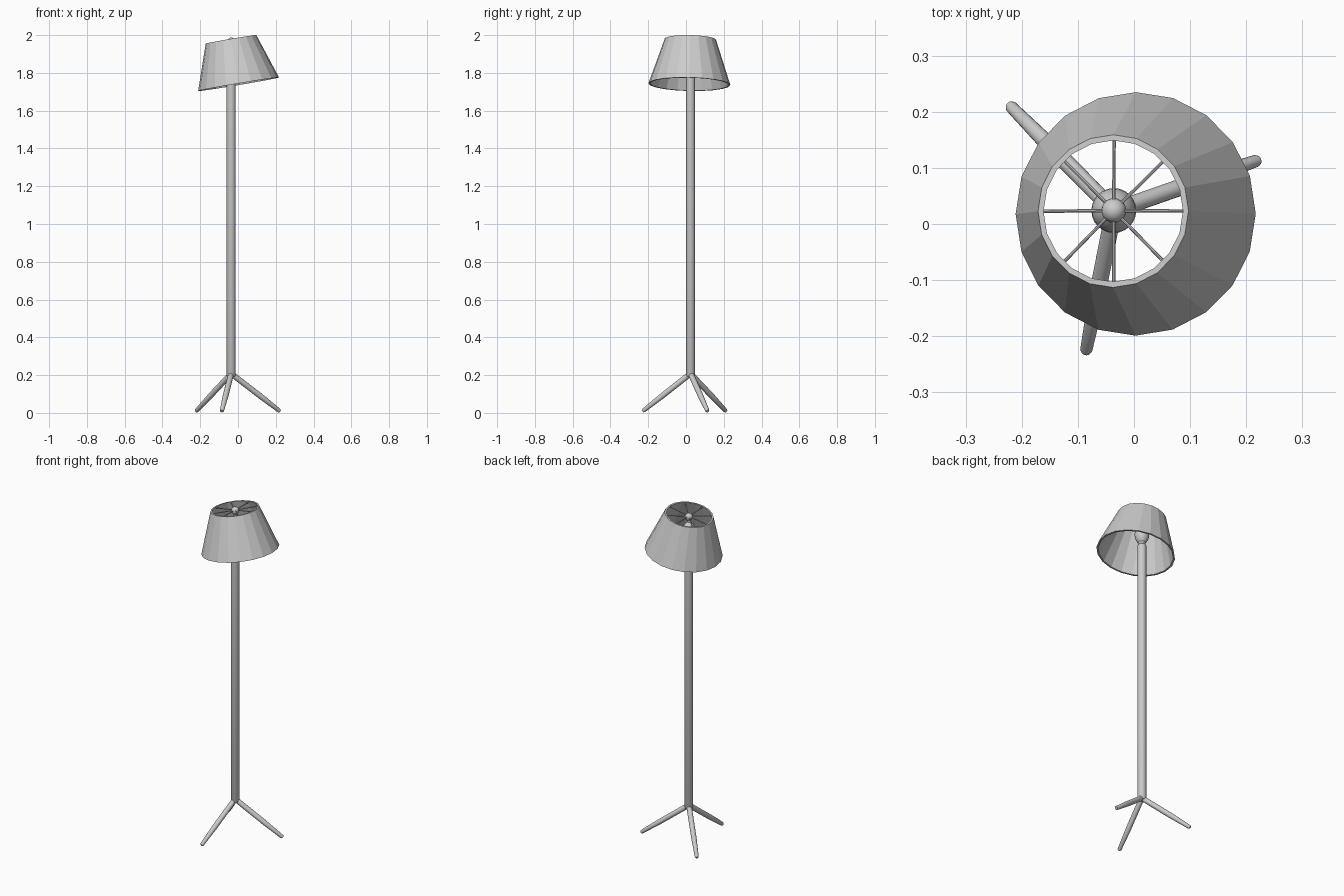
import bpy, bmesh, math
from mathutils import Vector, Matrix

if "Cube" in bpy.data.objects:
    bpy.data.objects.remove(bpy.data.objects["Cube"])

CX, CY = -0.036, 0.024      # pole axis


def lathe(name, profile, sides, matrix, smooth=True, loop=False):
    """Revolve an (r, z) profile round z; cap it, or close it into a ring."""
    bm = bmesh.new()
    rings = [[bm.verts.new((r * math.cos(2 * math.pi * i / sides),
                            r * math.sin(2 * math.pi * i / sides), z))
              for i in range(sides)] for r, z in profile]
    pairs = list(zip(rings, rings[1:]))
    if loop:
        pairs.append((rings[-1], rings[0]))
    for a, b in pairs:
        for i in range(sides):
            j = (i + 1) % sides
            bm.faces.new((a[i], a[j], b[j], b[i]))
    if not loop:
        bm.faces.new(rings[0][::-1])
        bm.faces.new(rings[-1])
    bmesh.ops.recalc_face_normals(bm, faces=bm.faces[:])
    me = bpy.data.meshes.new(name)
    bm.to_mesh(me)
    bm.free()
    ob = bpy.data.objects.new(name, me)
    bpy.context.collection.objects.link(ob)
    ob.matrix_world = matrix
    if smooth:
        bpy.ops.object.select_all(action='DESELECT')
        ob.select_set(True)
        bpy.context.view_layer.objects.active = ob
        bpy.ops.object.shade_smooth_by_angle(angle=math.radians(35))
    return ob


def aim(start, end):
    """Matrix placing local z along start -> end."""
    d = Vector(end) - Vector(start)
    q = Vector((0, 0, 1)).rotation_difference(d)
    return Matrix.Translation(start) @ q.to_matrix().to_4x4(), d.length


on_axis = Matrix.Translation((CX, CY, 0))

# Pole
lathe("pole", [(0.022, 0.193), (0.024, 0.197), (0.024, 1.80), (0.020, 1.805)], 24, on_axis)

# Bulb on top of the pole, with a neck up to the spokes
bulb = [(0.020, 1.80)]
for k in range(9):
    a = math.radians(-60 + 15 * k)
    bulb.append((0.040 * math.cos(a), 1.87 + 0.06 * math.sin(a)))
bulb += [(0.010, 1.935), (0.010, 1.955)]
lathe("bulb", bulb, 24, on_axis)

# Round finial holding the spokes
ball = [(0.022 * math.cos(math.radians(a)), 1.965 + 0.022 * math.sin(math.radians(a)))
        for a in range(-80, 90, 20)]
lathe("finial", ball, 20, on_axis)

# Tilted faceted shade, open at both ends
low, high = (0.003, 0.018, 1.740), (-0.037, 0.023, 1.9776)
tilt, h = aim(low, high)
lathe("shade", [(0.217, 0), (0.136, h), (0.126, h), (0.207, 0)], 20, tilt,
      smooth=False, loop=True)

# Eight thin spokes from finial to the shade's top ring
hub = Vector((CX, CY, 1.968))
for k in range(8):
    a = k * math.pi / 4
    rim = tilt @ Vector((0.131 * math.cos(a), 0.131 * math.sin(a), h - 0.008))
    m, length = aim(hub, rim)
    lathe(f"spoke_{k + 1}", [(0.003, 0), (0.003, length)], 8, m)

# Three splayed tapering legs
for k, foot in enumerate([(-0.222, 0.212), (0.222, 0.114), (-0.086, -0.229)]):
    m, length = aim((CX, CY, 0.208), (foot[0], foot[1], 0.009))
    lathe(f"leg_{k + 1}", [(0.010, 0), (0.015, 0.006), (0.015, length * 0.6),
                           (0.011, length - 0.006), (0.008, length)], 16, m)
